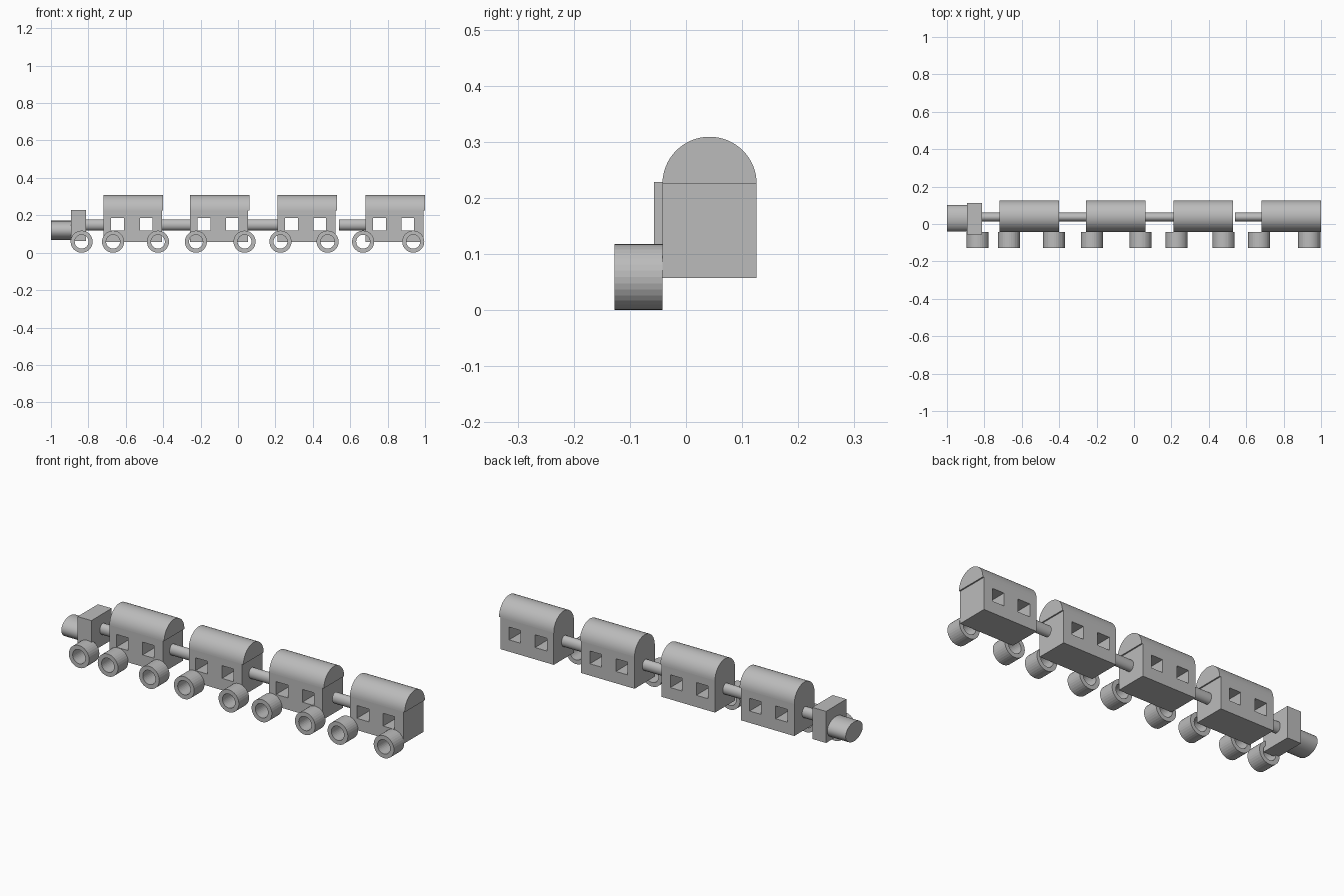
import bpy, bmesh, math

cube = bpy.data.objects.get("Cube")
if cube:
    bpy.data.objects.remove(cube, do_unlink=True)

grey = bpy.data.materials.new("plain_grey")
grey.use_nodes = True
grey.diffuse_color = (0.5, 0.5, 0.5, 1)
grey.node_tree.nodes["Principled BSDF"].inputs["Base Color"].default_value = (0.5, 0.5, 0.5, 1)

MID_Y, HALF = 0.042, 0.084          # carriage centre line and half width
FLOOR, EAVES = 0.057, 0.225
WHEEL_R, HUB_R = 0.059, 0.037


def finish(name, bm, smooth=False):
    bmesh.ops.recalc_face_normals(bm, faces=bm.faces)
    mesh = bpy.data.meshes.new(name)
    bm.to_mesh(mesh)
    bm.free()
    mesh.materials.append(grey)
    for p in mesh.polygons:
        p.use_smooth = smooth and len(p.vertices) == 4
    obj = bpy.data.objects.new(name, mesh)
    bpy.context.collection.objects.link(obj)
    return obj


def prism(name, profile, x0, x1, smooth=False):
    """Extrude a (y, z) outline along x."""
    bm = bmesh.new()
    ends = [[bm.verts.new((x, y, z)) for y, z in profile] for x in (x0, x1)]
    for end in ends:
        bm.faces.new(end)
    n = len(profile)
    for i in range(n):
        j = (i + 1) % n
        bm.faces.new((ends[0][i], ends[0][j], ends[1][j], ends[1][i]))
    obj = finish(name, bm, smooth)
    obj.data.set_sharp_from_angle(angle=math.radians(30))
    return obj


def arc(cy, cz, ry, rz, sweep, steps):
    return [(cy + ry * math.cos(sweep * i / steps), cz + rz * math.sin(sweep * i / steps))
            for i in range(steps + (sweep < 6))]


def carriage_body(name, x):
    """Box with two square windows cut right through."""
    xs = [x + d for d in (0, 0.04, 0.109, 0.193, 0.26, 0.311)]
    zs = [FLOOR, 0.119, 0.186, EAVES]
    bm = bmesh.new()
    grid = [[bm.verts.new((px, MID_Y - HALF, pz)) for pz in zs] for px in xs]
    for i in range(len(xs) - 1):
        for k in range(len(zs) - 1):
            if k == 1 and i in (1, 3):
                continue
            bm.faces.new((grid[i][k], grid[i + 1][k], grid[i + 1][k + 1], grid[i][k + 1]))
    depth = bmesh.ops.extrude_face_region(bm, geom=bm.faces[:], use_keep_orig=True)
    moved = [g for g in depth["geom"] if isinstance(g, bmesh.types.BMVert)]
    bmesh.ops.translate(bm, verts=moved, vec=(0, 2 * HALF, 0))
    finish(name, bm)


def wheel(name, x, sides=32):
    """Open tube with its axle along y."""
    bm = bmesh.new()
    rings = []
    for r, y in ((WHEEL_R, -0.127), (WHEEL_R, -0.042), (HUB_R, -0.042), (HUB_R, -0.127)):
        rings.append([bm.verts.new((x + r * math.cos(math.tau * i / sides), y,
                                    WHEEL_R + r * math.sin(math.tau * i / sides)))
                      for i in range(sides)])
    for a in range(4):
        p, q = rings[a], rings[(a + 1) % 4]
        for i in range(sides):
            j = (i + 1) % sides
            bm.faces.new((p[i], p[j], q[j], q[i]))
    finish(name, bm)


# Engine: oval boiler and tall cab
prism("boiler", arc(0.031, 0.12, 0.071, 0.051, math.tau, 32), -1.0, -0.89, True)
prism("cab", [(-0.057, 0.062), (0.112, 0.062), (0.112, 0.228), (-0.057, 0.228)], -0.893, -0.813)

# Carriages with barrel roofs
for n, x in enumerate((-0.718, -0.257, 0.211, 0.681), 1):
    carriage_body(f"carriage_body_{n}", x)
    prism(f"carriage_roof_{n}", arc(MID_Y, EAVES, HALF, HALF, math.pi, 32), x, x + 0.318, True)

# Coupling rods
for n, (x0, x1) in enumerate(((-0.82, -0.71), (-0.41, -0.25), (0.05, 0.215), (0.539, 0.685)), 1):
    prism(f"coupling_{n}", arc(0.037, 0.149, 0.024, 0.029, math.tau, 32), x0, x1, True)

# Wheels along the front side
for n, x in enumerate((-0.836, -0.668, -0.428, -0.225, 0.035, 0.227, 0.479, 0.669, 0.937), 1):
    wheel(f"wheel_{n}", x)
